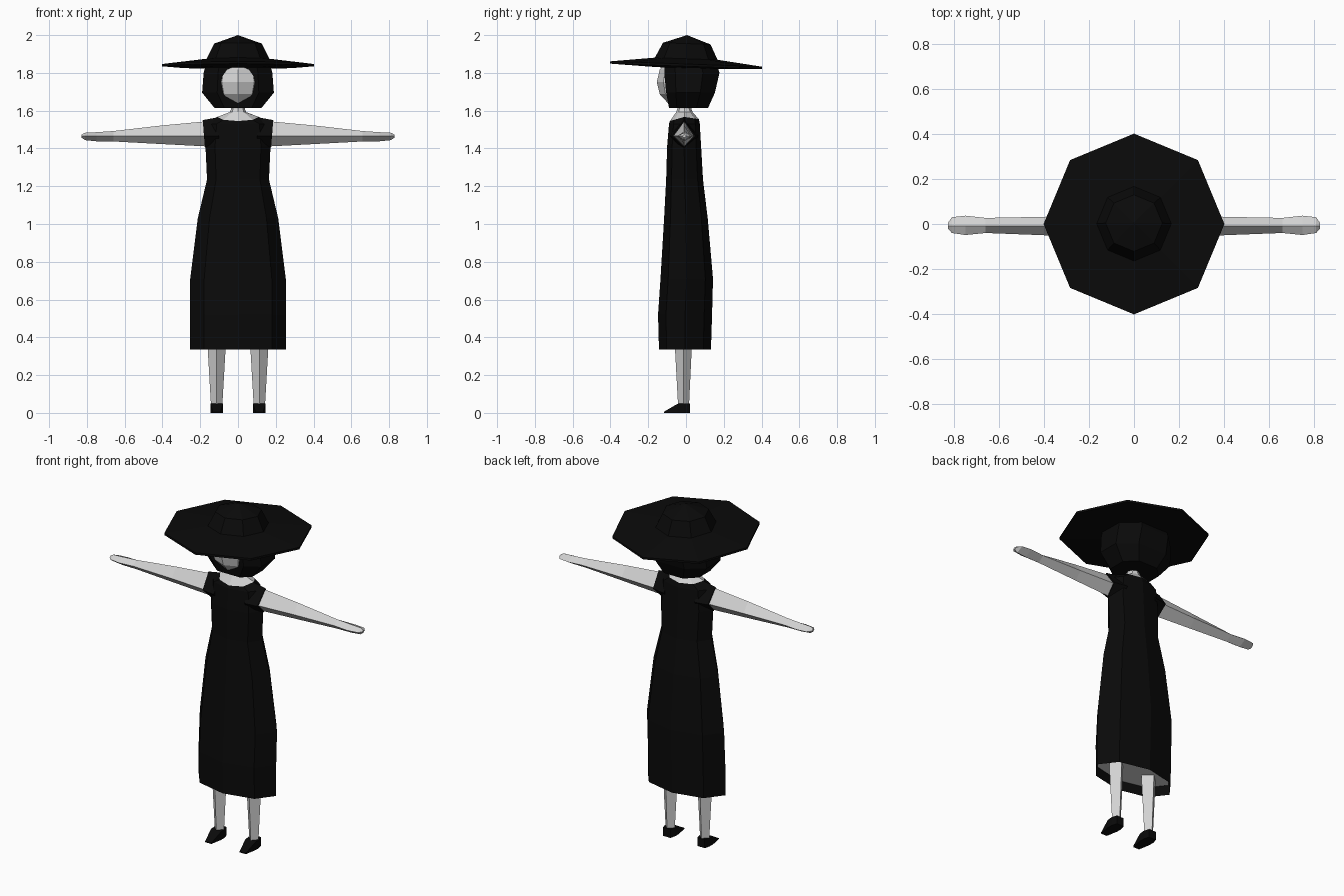
import bpy, bmesh, math
from mathutils import Vector, Matrix

cube = bpy.data.objects.get("Cube")
if cube:
    bpy.data.objects.remove(cube, do_unlink=True)


def material(name, value):
    m = bpy.data.materials.new(name)
    m.use_nodes = True
    color = (value, value, value, 1)
    m.diffuse_color = color
    bsdf = next(n for n in m.node_tree.nodes if n.type == "BSDF_PRINCIPLED")
    bsdf.inputs["Base Color"].default_value = color
    bsdf.inputs["Roughness"].default_value = 0.9
    return m


BLACK = material("black cloth", 0.003)
PALE = material("pale skin", 0.65)


def finish(name, bm, mat):
    bmesh.ops.recalc_face_normals(bm, faces=bm.faces)
    mesh = bpy.data.meshes.new(name)
    bm.to_mesh(mesh)
    bm.free()
    mesh.materials.append(mat)
    obj = bpy.data.objects.new(name, mesh)
    bpy.context.collection.objects.link(obj)
    return obj


def loft(name, rings, mat, cap_start=True, cap_end=True):
    """Skin a list of equal-length point rings."""
    bm = bmesh.new()
    loops = [[bm.verts.new(p) for p in ring] for ring in rings]
    n = len(rings[0])
    for a, b in zip(loops, loops[1:]):
        for i in range(n):
            j = (i + 1) % n
            bm.faces.new((a[i], a[j], b[j], b[i]))
    if cap_start:
        bm.faces.new(loops[0])
    if cap_end:
        bm.faces.new(loops[-1])
    bmesh.ops.remove_doubles(bm, verts=bm.verts, dist=0.0005)
    return finish(name, bm, mat)


# Unit cross-sections
ROUND = [(math.cos(math.pi * i / 4), math.sin(math.pi * i / 4)) for i in range(8)]
BOB = [(1, -.6), (1, .4), (.5, 1), (-.5, 1), (-1, .4), (-1, -.6), (-.58, -1), (.58, -1)]
DIAMOND = [(1, 0), (0, 1), (-1, 0), (0, -1)]


def ring(section, z, rx, front, back, cx=0):
    mid, half = (front + back) / 2, (back - front) / 2
    return [Vector((cx + u * rx, mid + v * half, z)) for u, v in section]


# Hat: brim and pointed crown, tipped slightly backward
hat = loft("hat", [ring(ROUND, z, r, -r, r) for z, r in (
    (1.825, .15), (1.835, .402), (1.847, .402), (1.875, .166), (1.955, .126), (2.0, .0001))],
    BLACK, cap_end=False)
pivot = Matrix.Translation((0, 0, 1.84))
hat.data.transform(pivot @ Matrix.Rotation(-.035, 4, "X") @ pivot.inverted())

# Bobbed hair
loft("hair", [ring(BOB, *r) for r in (
    (1.615, .125, -.09, .117), (1.695, .19, -.105, .153),
    (1.80, .182, -.115, .177), (1.86, .165, -.115, .16))], BLACK)

# Head, its face showing through the front of the hair
bm = bmesh.new()
bmesh.ops.create_uvsphere(bm, u_segments=8, v_segments=6, radius=1)
bmesh.ops.transform(bm, verts=bm.verts, matrix=Matrix.Translation((0, -.035, 1.752))
                    @ Matrix.Diagonal((.122, .12, .13, 1)))
finish("head", bm, PALE)

# Neckline dips at front and back
neckline = ring(ROUND, 1.567, .11, -.085, .068)
for p, (u, v) in zip(neckline, ROUND):
    p.z -= (.022 if v < 0 else .012) * abs(v)
loft("neck", [ring(ROUND, 1.66, .036, -.046, .028), ring(ROUND, 1.61, .036, -.046, .028),
              ring(ROUND, 1.592, .044, -.052, .035), neckline], PALE, cap_end=False)

# Dress with an open hem
loft("dress", [neckline] + [ring(ROUND, *r) for r in (
    (1.53, .16, -.09, .073), (1.41, .172, -.1, .08), (1.235, .164, -.105, .09),
    (1.03, .213, -.116, .115), (.71, .253, -.135, .143),
    (.52, .254, -.148, .138), (.335, .254, -.143, .132))],
    BLACK, cap_start=False, cap_end=False)
loft("underskirt", [ring(ROUND, z, .245, -.138, .13) for z in (.395, .39)], PALE)


def arm_ring(s, x, front, back, low, high, slant=0):
    """Diamond section across the arm."""
    mid_z = 1.466
    return [Vector((s * (x + slant * (z - mid_z)), y, z)) for y, z in
            ((front, mid_z), (-.01, high), (back, mid_z), (-.01, low))]


for side, s in (("left", 1), ("right", -1)):
    # Sleeve stub and arm with a flattened hand
    loft(side + "_sleeve", [arm_ring(s, .10, -.085, .066, 1.375, 1.566),
                            arm_ring(s, .18, -.075, .052, 1.405, 1.55, .08)], BLACK)
    loft(side + "_arm", [arm_ring(s, *r) for r in (
        (.15, -.068, .043, 1.41, 1.545), (.40, -.05, .032, 1.423, 1.522),
        (.66, -.04, .027, 1.437, 1.492), (.75, -.049, .037, 1.438, 1.486),
        (.81, -.04, .03, 1.444, 1.483), (.828, -.02, .005, 1.457, 1.473))], PALE)

    # Leg
    cx = s * .113
    loft(side + "_leg", [ring(DIAMOND, .395, .049, -.06, .032, cx),
                         ring(DIAMOND, .335, .047, -.058, .03, cx),
                         ring(DIAMOND, .04, .03, -.042, .016, cx)], PALE)

    # Wedge shoe, lofted from heel to toe
    loft(side + "_shoe", [[Vector((cx + u * w, y, z)) for u, z in
                           ((-1, 0), (1, 0), (1, h), (-1, h))]
                          for y, w, h in ((.02, .024, .05), (-.012, .033, .05),
                                          (-.045, .033, .048), (-.117, .02, .006))], BLACK)
